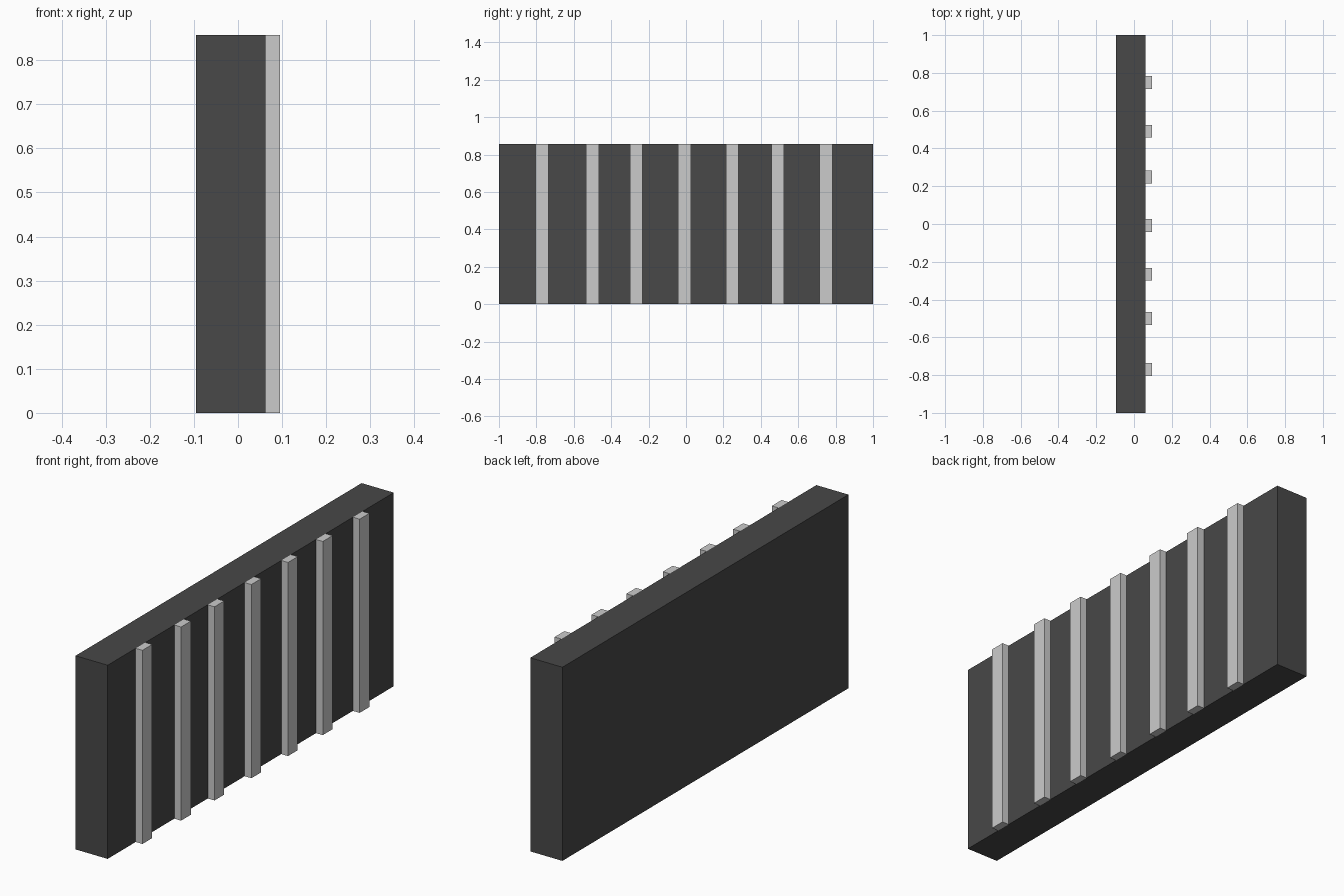
import bpy

if "Cube" in bpy.data.objects:
    bpy.data.objects.remove(bpy.data.objects["Cube"])

HEIGHT = 0.857


def box(name, x0, x1, y0, y1):
    """Upright block standing on the floor, full wall height."""
    bpy.ops.mesh.primitive_cube_add(
        size=1, location=((x0 + x1) / 2, (y0 + y1) / 2, HEIGHT / 2))
    obj = bpy.context.object
    obj.name = name
    obj.scale = (x1 - x0, y1 - y0, HEIGHT)
    bpy.ops.object.transform_apply(location=False, rotation=False, scale=True)
    return obj


# Dark wall panel
panel = box("wall_panel", -0.095, 0.062, -1.0, 1.0)
dark = bpy.data.materials.new("dark_grey")
dark.diffuse_color = (0.065, 0.065, 0.065, 1)
dark.use_nodes = True
dark.node_tree.nodes["Principled BSDF"].inputs["Base Color"].default_value = dark.diffuse_color
panel.data.materials.append(dark)

# Vertical battens on the right face, slightly irregular spacing
for i, y in enumerate((-0.77, -0.50, -0.266, -0.008, 0.248, 0.491, 0.749), 1):
    box(f"batten_{i}", 0.062, 0.095, y - 0.034, y + 0.034)
